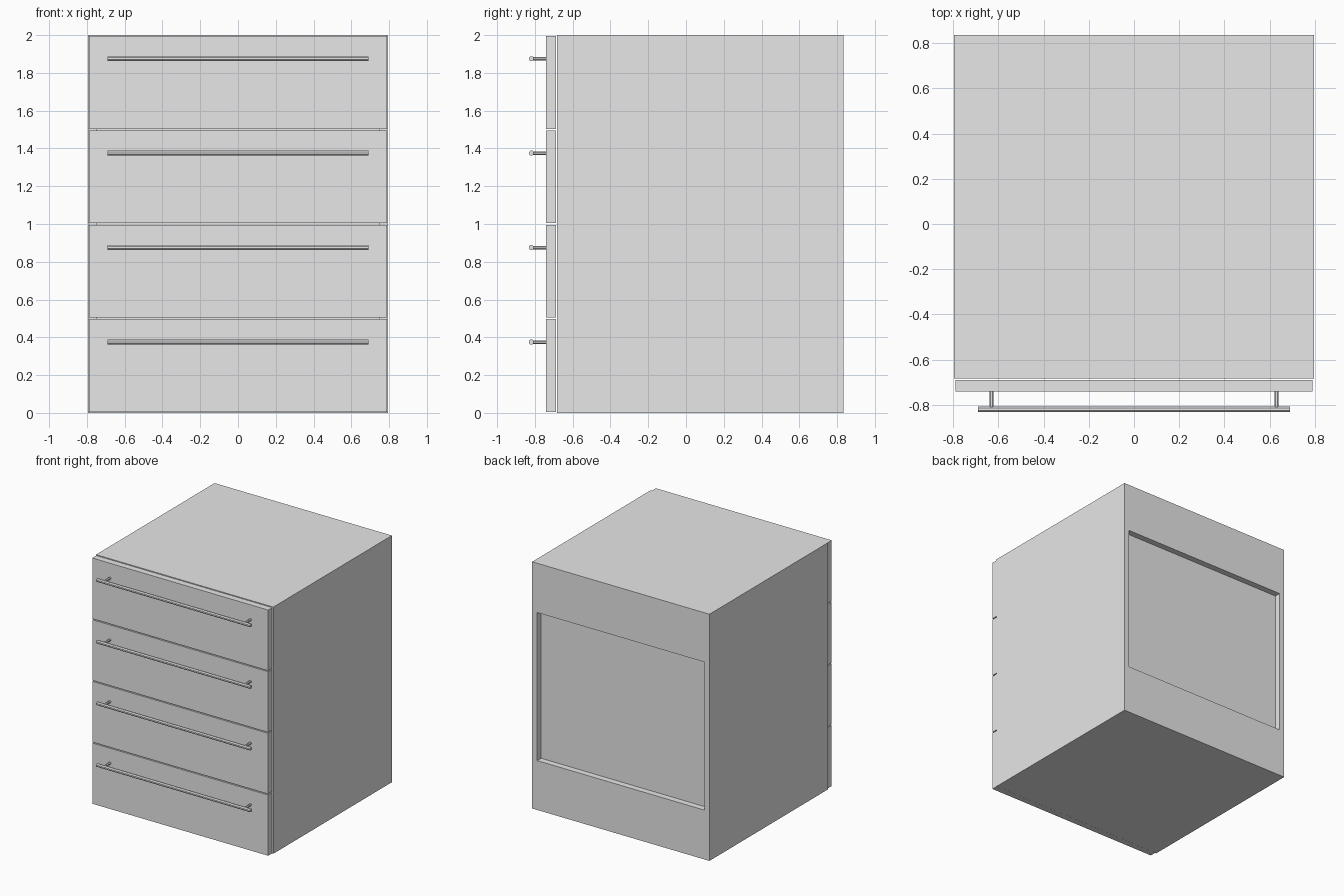
import bpy
import bmesh
from math import radians
from mathutils import Matrix, Vector

cube = bpy.data.objects.get("Cube")
if cube:
    bpy.data.objects.remove(cube, do_unlink=True)

HALF_W = 0.795      # half width of the carcass
FRONT_Y = -0.683    # front edge of the carcass
BACK_Y = 0.835
BOARD = 0.045       # board thickness
DRAWERS = 4
PITCH = 2 / DRAWERS

grey = bpy.data.materials.new("light grey")
grey.use_nodes = True
grey.diffuse_color = (0.8, 0.8, 0.8, 1)
grey.node_tree.nodes["Principled BSDF"].inputs["Base Color"].default_value = grey.diffuse_color


def add_box(bm, low, high):
    low, high = Vector(low), Vector(high)
    matrix = Matrix.Translation((low + high) / 2) @ Matrix.Diagonal((high - low).to_4d())
    bmesh.ops.create_cube(bm, size=1, matrix=matrix)


def add_rod(bm, start, end, radius):
    start, end = Vector(start), Vector(end)
    axis = end - start
    turn = axis.to_track_quat('Z', 'Y').to_matrix().to_4x4()
    bmesh.ops.create_cone(
        bm, cap_ends=True, segments=8, radius1=radius, radius2=radius, depth=axis.length,
        matrix=Matrix.Translation((start + end) / 2) @ turn @ Matrix.Rotation(radians(22.5), 4, 'Z'))


def recess(bm, direction, depth, z_low, z_high):
    """Sink a framed pocket into the face that looks along direction."""
    bm.normal_update()
    face = max(bm.faces, key=lambda f: f.normal.dot(direction) * f.calc_area())
    bmesh.ops.inset_individual(bm, faces=[face], thickness=BOARD, use_even_offset=True)
    for v in face.verts:
        v.co.z = z_low if v.co.z < 1 else z_high
    bm.normal_update()
    bmesh.ops.inset_individual(bm, faces=[face], thickness=0, depth=-depth)


def finish(bm, name):
    bm.normal_update()
    mesh = bpy.data.meshes.new(name)
    bm.to_mesh(mesh)
    bm.free()
    mesh.materials.append(grey)
    obj = bpy.data.objects.new(name, mesh)
    bpy.context.collection.objects.link(obj)
    return obj


# Carcass: open at the front, with a sunken panel at the back
bm = bmesh.new()
add_box(bm, (-HALF_W, FRONT_Y, 0), (HALF_W, BACK_Y, 2))
recess(bm, Vector((0, -1, 0)), 1.45, BOARD, 2 - BOARD)
recess(bm, Vector((0, 1, 0)), 0.05, 0.4, 1.6)
finish(bm, "carcass")

for i in range(DRAWERS):
    base = i * PITCH

    # Drawer front, with a thin shadow gap all round
    bm = bmesh.new()
    add_box(bm, (-0.789, -0.74, base + 0.004), (0.789, -0.689, base + PITCH - 0.004))
    finish(bm, f"drawer_front_{i + 1}")

    # Bar handle on two posts
    bm = bmesh.new()
    z = base + 0.375
    add_rod(bm, (-0.69, -0.819, z), (0.69, -0.819, z), 0.014)
    for side in (-1, 1):
        add_rod(bm, (side * 0.63, -0.74, z), (side * 0.63, -0.819, z), 0.01)
    finish(bm, f"handle_{i + 1}")
